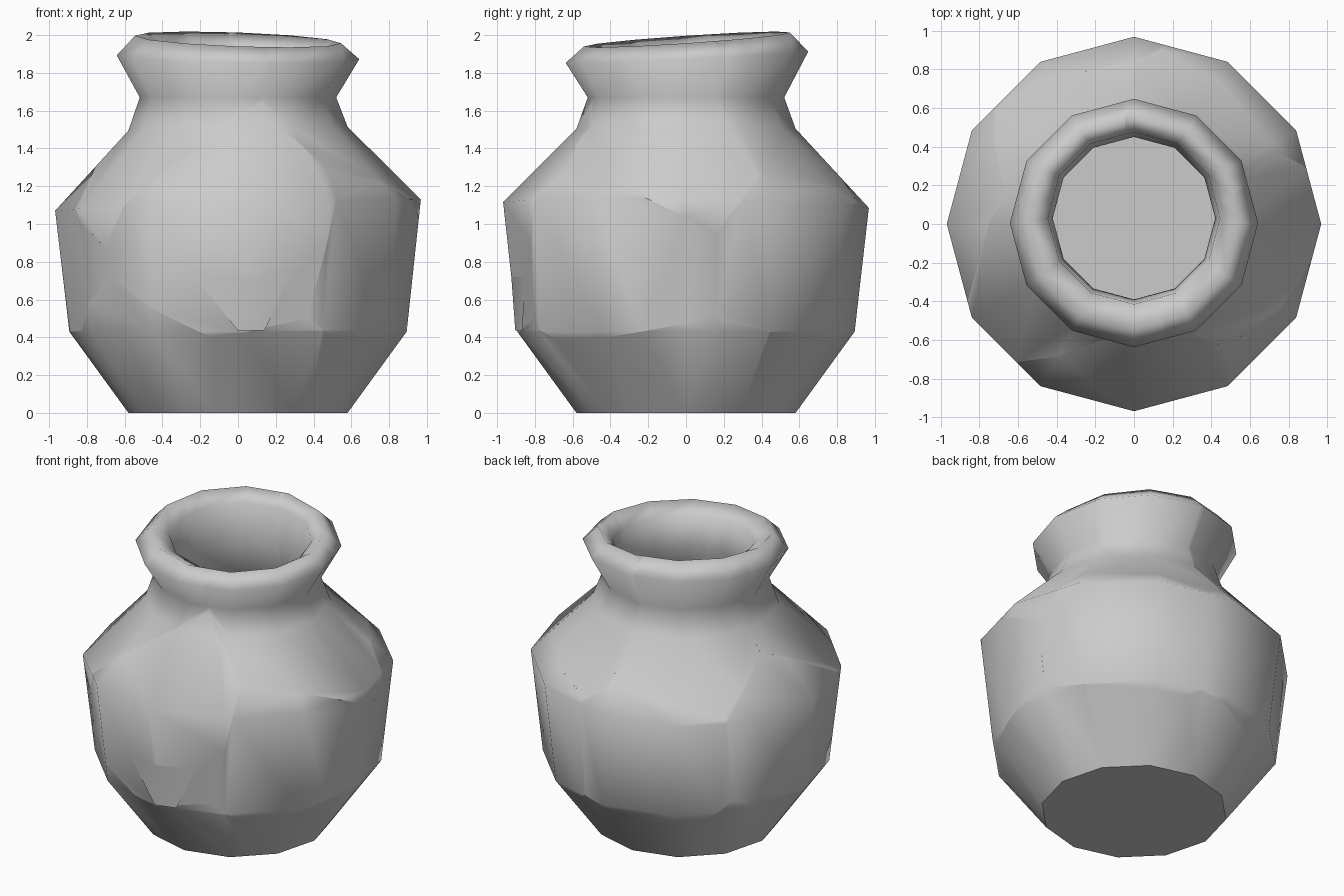
import bpy, bmesh, math
from mathutils import Vector

if "Cube" in bpy.data.objects:
    bpy.data.objects.remove(bpy.data.objects["Cube"])

SIDES = 12
# radius, height, tilt along x, tilt along y, y shift: outside, rim, then inside
PROFILE = [(0.58, 0, 0, 0, 0), (0.893, 0.43, 0, 0, 0), (0.968, 1.10, 0.03, -0.015, 0),
           (0.58, 1.505, 0.01, 0, 0), (0.52, 1.67, 0, 0, 0), (0.642, 1.883, -0.01, 0.03, 0.005),
           (0.545, 1.977, -0.02, 0.037, 0.005), (0.445, 1.91, -0.02, 0.03, 0.03),
           (0.42, 1.68, 0, 0, 0.03), (0.48, 1.45, 0, 0, 0), (0.86, 1.08, 0, 0, 0),
           (0.79, 0.47, 0, 0, 0), (0.52, 0.10, 0, 0, 0)]

clay = bpy.data.materials.new("grey clay")
clay.diffuse_color = (0.6, 0.6, 0.6, 1)
clay.use_nodes = True
clay.node_tree.nodes["Principled BSDF"].inputs["Base Color"].default_value = clay.diffuse_color


def pot_mesh():
    """Twelve-sided hollow pot with a closed floor."""
    bm = bmesh.new()
    rings = []
    for r, z, tx, ty, dy in PROFILE:
        ring = []
        for i in range(SIDES):
            a = math.tau * i / SIDES
            c, s = math.cos(a), math.sin(a)
            ring.append(bm.verts.new((r * c, r * s + dy, z + tx * c + ty * s)))
        rings.append(ring)
    for a, b in zip(rings, rings[1:]):
        for i in range(SIDES):
            j = (i + 1) % SIDES
            bm.faces.new((a[i], a[j], b[j], b[i]))
    bm.faces.new(rings[0][::-1])
    bm.faces.new(rings[-1])
    return bm


def cut(bm, point, normal):
    """Remove everything on the positive side of a plane."""
    bmesh.ops.bisect_plane(bm, geom=bm.verts[:] + bm.edges[:] + bm.faces[:], dist=1e-5,
                           plane_co=point, plane_no=normal, clear_outer=True)


def finish(bm, name):
    for f in bm.faces:
        f.smooth = True
    # crisp edge around the foot and around the inner floor
    for e in bm.edges:
        if any(abs(f.normal.z) > 0.99 for f in e.link_faces):
            e.smooth = False
    me = bpy.data.meshes.new(name)
    bm.to_mesh(me)
    bm.free()
    me.materials.append(clay)
    bpy.context.collection.objects.link(bpy.data.objects.new(name, me))


# Shards: angle, radius, height of each shard centre
SEEDS = [(-92, 0.85, 1.02),
         (-135, 0.62, 0.02), (-75, 0.66, -0.1), (-20, 0.66, 0.05), (40, 0.66, 0.0),
         (100, 0.66, -0.08), (165, 0.66, 0.05),
         (-28, 0.9, 0.82), (48, 0.9, 0.85), (112, 0.9, 0.80), (172, 0.9, 0.9),
         (-8, 0.7, 1.45), (58, 0.66, 1.55), (125, 0.66, 1.5), (-150, 0.66, 1.55)]
centres = [Vector((r * math.cos(math.radians(a)), r * math.sin(math.radians(a)), z))
           for a, r, z in SEEDS]

for i, c in enumerate(centres):
    shard = pot_mesh()
    for j, o in enumerate(centres):
        if i != j and shard.faces:
            cut(shard, (c + o) / 2, (o - c).normalized())
    if shard.faces:
        shard.normal_update()
        finish(shard, f"pot_shard_{i + 1}")
    else:
        shard.free()

# Loose wedge on the front wall, standing slightly proud
chip = pot_mesh()
cut(chip, (0, -0.6, 0), (0, 1, 0))
cut(chip, (0, 0, 0.435), (0, 0, -1))
cut(chip, (0, 0, 0.74), (0, 0, 1))
cut(chip, (0, 0, 0.435), Vector((-0.25, 0, -0.2)).normalized())
cut(chip, (0.14, 0, 0.435), Vector((0.34, 0, -0.16)).normalized())
bmesh.ops.delete(chip, geom=[f for f in chip.faces if f.normal.y > 0], context='FACES')
# bury the top of the wedge so only its lower edges stand out
for v in chip.verts:
    v.co.y -= 0.010 * (0.72 - v.co.z) / 0.28
chip.normal_update()
finish(chip, "front_chip")
